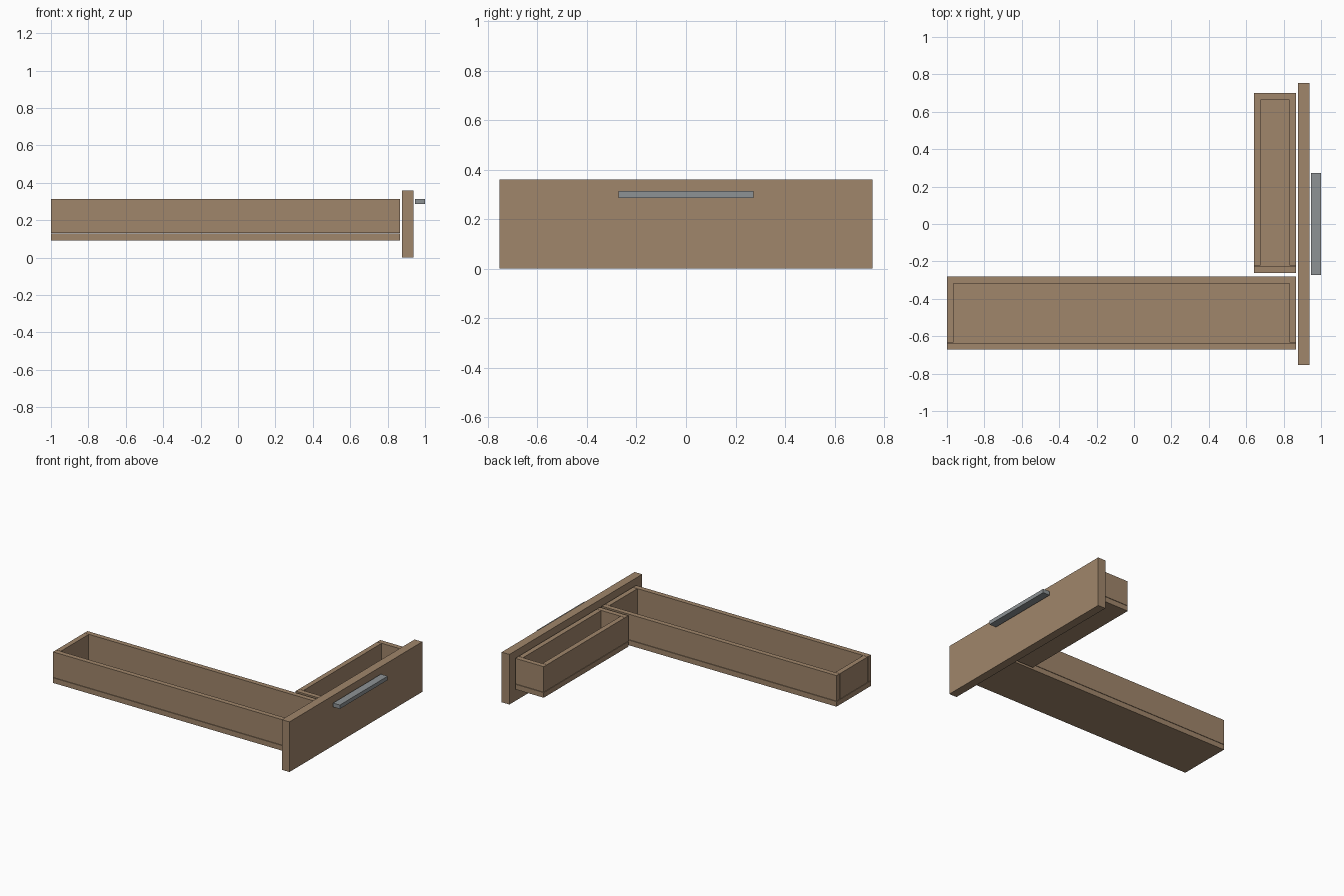
import bpy

if "Cube" in bpy.data.objects:
    bpy.data.objects.remove(bpy.data.objects["Cube"])


def material(name, rgb):
    m = bpy.data.materials.new(name)
    m.diffuse_color = (*rgb, 1)
    m.use_nodes = True
    m.node_tree.nodes["Principled BSDF"].inputs["Base Color"].default_value = m.diffuse_color
    return m


WOOD = material("tan wood", (0.352, 0.238, 0.147))
METAL = material("grey metal", (0.27, 0.29, 0.30))


def box(name, x, y, z, mat=WOOD):
    """Box from (min, max) ranges on each axis."""
    bpy.ops.mesh.primitive_cube_add(size=1, location=[(a + b) / 2 for a, b in (x, y, z)])
    ob = bpy.context.object
    ob.name = name
    ob.scale = [b - a for a, b in (x, y, z)]
    bpy.ops.object.transform_apply(location=False, rotation=False, scale=True)
    ob.data.materials.append(mat)


T = 0.036      # board thickness
GAP = 0.002    # fine joint between boards
FLOOR = (0.091, 0.128)
WALL = (0.131, 0.314)


def tray(name, x, y, long_axis):
    """Open tray: floor, two full-length walls and two walls fitted between."""
    box(name + "_floor", x, y, FLOOR)
    for i, s in enumerate(("a", "b")):
        xw = (x[0], x[0] + T) if i == 0 else (x[1] - T, x[1])
        yw = (y[0], y[0] + T) if i == 0 else (y[1] - T, y[1])
        if long_axis == "x":
            box(f"{name}_side_{s}", x, yw, WALL)
            box(f"{name}_end_{s}", xw, (y[0] + T + GAP, y[1] - T - GAP), WALL)
        else:
            box(f"{name}_end_{s}", x, yw, WALL)
            box(f"{name}_side_{s}", xw, (y[0] + T + GAP, y[1] - T - GAP), WALL)


# The two trays of the L-shaped drawer
tray("long_tray", (-1.0, 0.867), (-0.672, -0.281), "x")
tray("short_tray", (0.641, 0.867), (-0.261, 0.70), "y")

# Front panel and pull bar
box("front_panel", (0.876, 0.937), (-0.754, 0.754), (0, 0.36))
box("pull_handle", (0.946, 1.0), (-0.272, 0.272), (0.286, 0.314), METAL)
